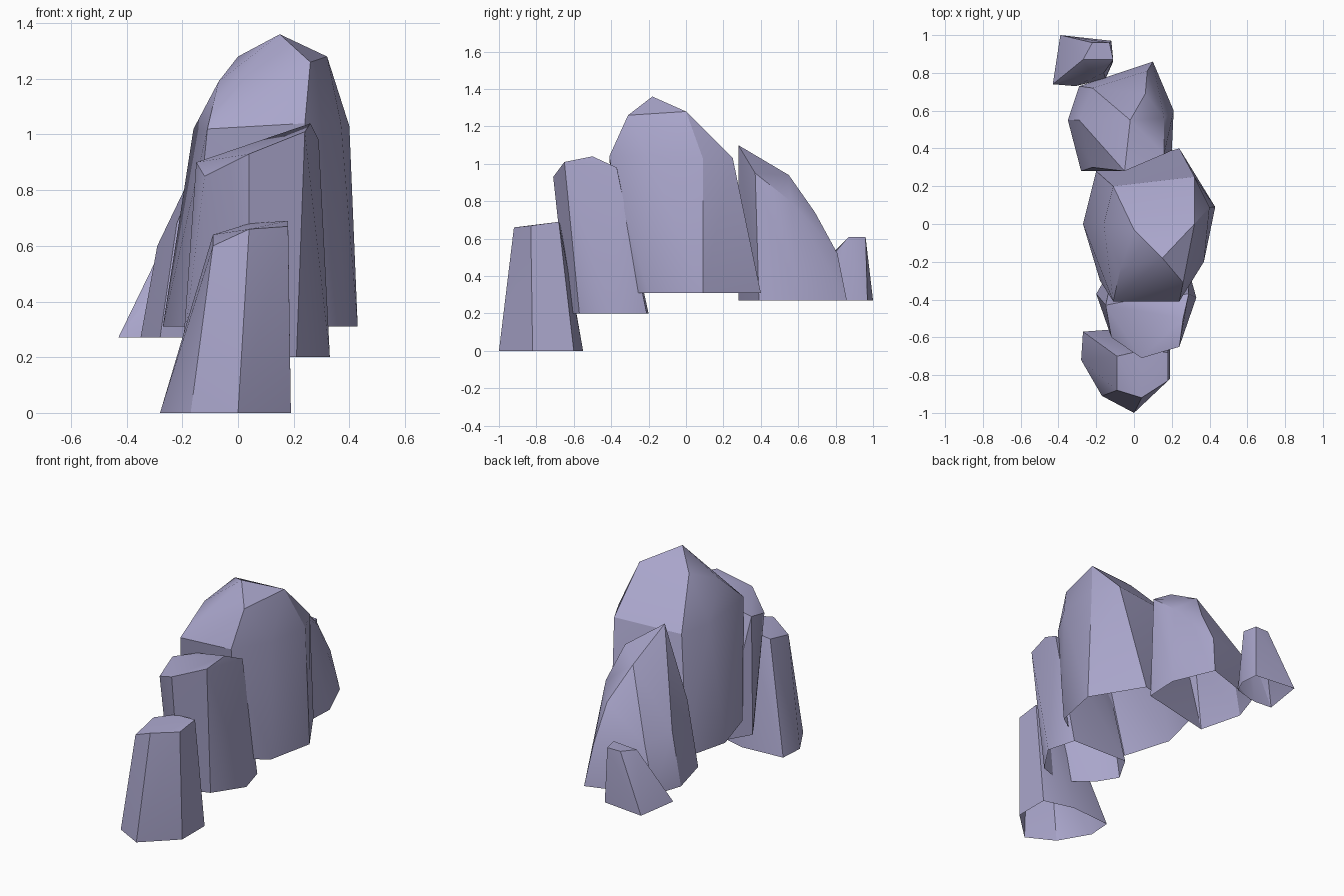
import bpy
import bmesh
import math
from mathutils import Vector

default_cube = bpy.data.objects.get("Cube")
if default_cube is not None:
    bpy.data.objects.remove(default_cube, do_unlink=True)


def make_material(name, colour):
    """Plain single-colour material."""
    material = bpy.data.materials.new(name)
    material.use_nodes = True
    material.diffuse_color = colour
    shader = next(node for node in material.node_tree.nodes
                  if node.type == "BSDF_PRINCIPLED")
    shader.inputs["Base Color"].default_value = colour
    shader.inputs["Roughness"].default_value = 0.9
    return material


lavender_stone = make_material("lavender_stone", (0.4, 0.38, 0.6, 1))


def open_underside(mesh):
    """Remove the faces that close the rock from below."""
    underside = [face for face in mesh.faces if face.normal.z < -0.6]
    bmesh.ops.delete(mesh, geom=underside, context="FACES")


def make_rock(name, foot_height, foot, crown):
    """Wrap a faceted shell around a foot outline and the crown corners."""
    corners = [Vector((x, y, foot_height)) for x, y in foot]
    corners += [Vector(corner) for corner in crown]

    mesh = bmesh.new()
    for corner in corners:
        mesh.verts.new(corner)
    bmesh.ops.convex_hull(mesh, input=mesh.verts[:])
    loose = [vert for vert in mesh.verts if not vert.link_faces]
    bmesh.ops.delete(mesh, geom=loose, context="VERTS")
    bmesh.ops.recalc_face_normals(mesh, faces=mesh.faces[:])
    mesh.normal_update()
    open_underside(mesh)

    data = bpy.data.meshes.new(name)
    mesh.to_mesh(data)
    mesh.free()
    data.materials.append(lavender_stone)
    rock = bpy.data.objects.new(name, data)
    bpy.context.collection.objects.link(rock)

    # Soften only the shallow creases between facets
    bpy.ops.object.select_all(action="DESELECT")
    rock.select_set(True)
    bpy.context.view_layer.objects.active = rock
    bpy.ops.object.shade_smooth_by_angle(angle=math.radians(30))
    return rock


# Low tapered column at the front
make_rock(
    "front_column", foot_height=0,
    foot=[(-.28, -.72), (-.17, -.91), (0, -1), (.19, -.82),
          (.19, -.6), (0, -.55), (-.27, -.57)],
    crown=[(-.09, -.88, .6), (.04, -.92, .66), (.18, -.83, .67),
           (.18, -.68, .69), (.04, -.67, .68), (-.09, -.7, .64)],
)

# Slanted slab behind the front column
make_rock(
    "slanted_slab", foot_height=.2,
    foot=[(-.2, -.37), (-.12, -.5), (.04, -.63), (.21, -.57),
          (.33, -.39), (.28, -.21), (-.1, -.2)],
    crown=[(-.15, -.43, .9), (-.12, -.6, .85), (.04, -.71, .93),
           (.24, -.65, 1.01), (.26, -.5, 1.04), (.29, -.37, .98),
           (0, -.4, .95)],
)

# Tall central boulder with a faceted dome
make_rock(
    "central_boulder", foot_height=.31,
    foot=[(-.27, 0), (-.18, -.3), (.22, -.3), (.37, -.2),
          (.43, .09), (.24, .4), (-.2, .28)],
    crown=[(-.16, 0, 1.02), (-.11, -.41, 1.02), (.24, -.41, 1.04),
           (.37, -.2, 1.04), (.4, .09, 1.03), (.32, .25, 1.03),
           (-.11, .2, 1.02), (-.07, -.23, 1.19), (0, -.03, 1.28),
           (.26, -.31, 1.26), (.32, 0, 1.28), (.15, -.18, 1.36)],
)

# Sloping boulder at the back
make_rock(
    "back_boulder", foot_height=.27,
    foot=[(-.35, .55), (-.29, .73), (.1, .86), (.21, .6),
          (.2, .39), (-.28, .28)],
    crown=[(-.05, .28, 1.1), (.16, .37, .95), (.16, .56, .8),
           (-.02, .55, .94), (.06, .69, .74), (.07, .81, .52),
           (-.22, .72, .56), (-.29, .55, .6), (-.22, .3, .68)],
)

# Small stump at the very back
make_rock(
    "small_stump", foot_height=.27,
    foot=[(-.43, .74), (-.39, 1), (-.12, .97), (-.11, .86),
          (-.15, .77), (-.31, .73)],
    crown=[(-.27, .87, .6), (-.22, .96, .61), (-.13, .96, .61),
           (-.11, .87, .61), (-.16, .8, .53), (-.23, .8, .54)],
)
